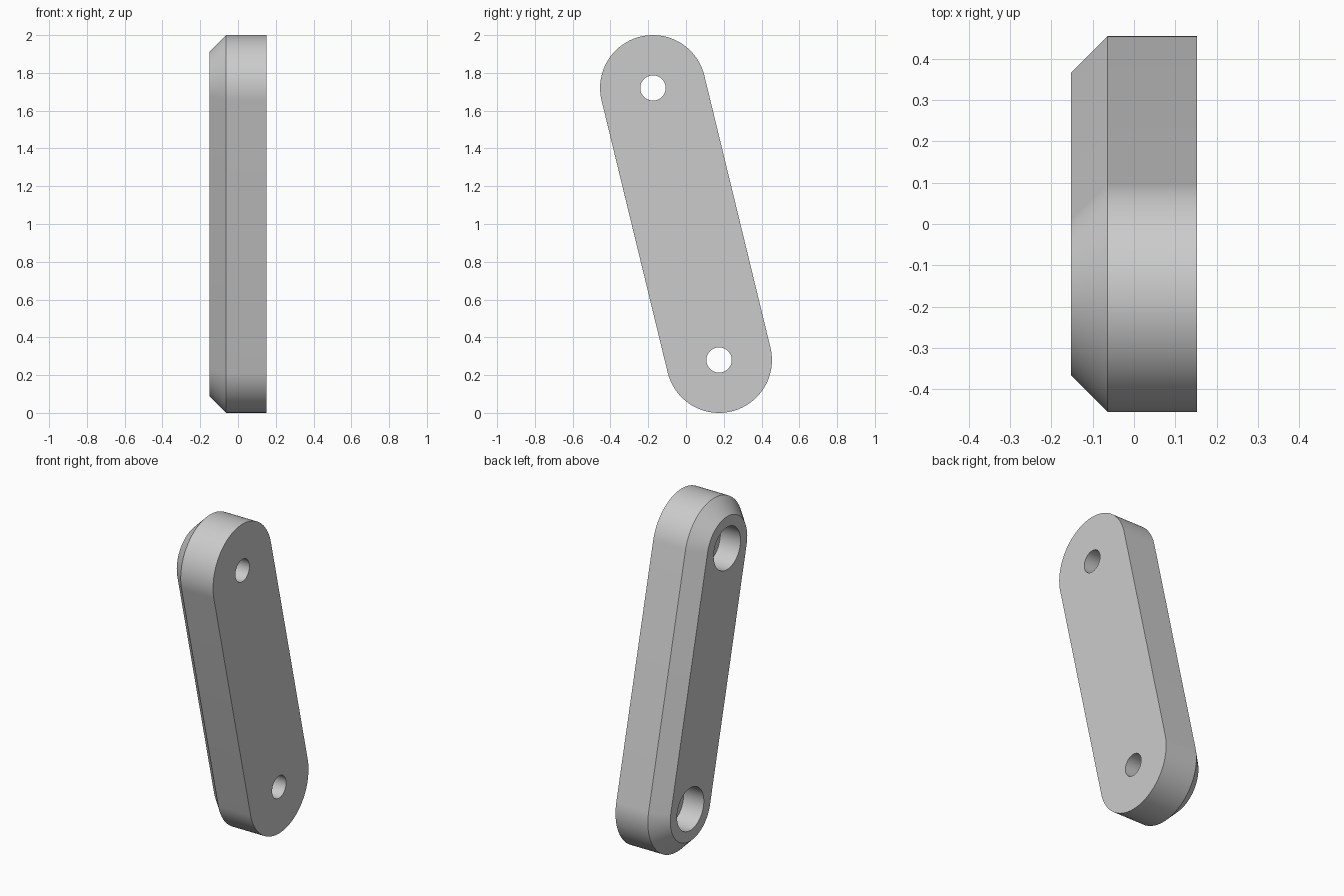
import bpy, bmesh, math
from mathutils import Matrix, Vector

if "Cube" in bpy.data.objects:
    bpy.data.objects.remove(bpy.data.objects["Cube"], do_unlink=True)

HALF_THICK = 0.152
PIVOT = Vector((0, -0.175, 0.72))   # offset of the upper hole from the middle
MIDDLE = Vector((0, 0, 1))
RADIUS = 0.28
CHAMFER = 0.088
ARC_STEPS = 48

grey = bpy.data.materials.new("plain_grey")
grey.diffuse_color = (0.6, 0.6, 0.6, 1)
grey.use_nodes = True
grey.node_tree.nodes["Principled BSDF"].inputs["Base Color"].default_value = (0.6, 0.6, 0.6, 1)


def make_object(name, bm):
    bmesh.ops.recalc_face_normals(bm, faces=bm.faces)
    mesh = bpy.data.meshes.new(name)
    bm.to_mesh(mesh)
    bm.free()
    mesh.materials.append(grey)
    obj = bpy.data.objects.new(name, mesh)
    bpy.context.collection.objects.link(obj)
    return obj


def slot_ring(bm, x, radius):
    """Rounded slot outline around both pivots at depth x."""
    lean = math.atan2(PIVOT.z, PIVOT.y)
    ring = []
    for end in (0, 1):
        centre = MIDDLE + PIVOT * (1 - 2 * end)
        for i in range(ARC_STEPS + 1):
            a = lean - math.pi / 2 + math.pi * (end + i / ARC_STEPS)
            ring.append(bm.verts.new((x, centre.y + radius * math.cos(a),
                                      centre.z + radius * math.sin(a))))
    return ring


def cylinder_cutter(name, centre, radius, x0, x1):
    bm = bmesh.new()
    place = Matrix.Translation((((x0 + x1) / 2), centre.y, centre.z)) @ Matrix.Rotation(math.pi / 2, 4, 'Y')
    bmesh.ops.create_cone(bm, cap_ends=True, segments=64, radius1=radius,
                          radius2=radius, depth=x1 - x0, matrix=place)
    cutter = make_object(name, bm)
    cutter.hide_render = True
    return cutter


# Link bar: slot outline lofted through three sections, chamfered on one side
bm = bmesh.new()
rings = [slot_ring(bm, x, r) for x, r in (
    (HALF_THICK, RADIUS),
    (CHAMFER - HALF_THICK, RADIUS),
    (-HALF_THICK, RADIUS - CHAMFER))]
for a, b in zip(rings, rings[1:]):
    for i in range(len(a)):
        j = (i + 1) % len(a)
        bm.faces.new((a[i], a[j], b[j], b[i]))
bm.faces.new(rings[0])
bm.faces.new(rings[-1])
bar = make_object("link_bar", bm)

# Through holes and counterbores at both ends
cutters = []
for label, sign in (("upper", 1), ("lower", -1)):
    centre = MIDDLE + PIVOT * sign
    cutters.append(cylinder_cutter(label + "_hole", centre, 0.067, -0.3, 0.3))
    cutters.append(cylinder_cutter(label + "_counterbore", centre, 0.128, -0.3, 0.135 - HALF_THICK))

bpy.ops.object.select_all(action='DESELECT')
bpy.context.view_layer.objects.active = bar
bar.select_set(True)
for cutter in cutters:
    mod = bar.modifiers.new(cutter.name, 'BOOLEAN')
    mod.operation = 'DIFFERENCE'
    mod.solver = 'EXACT'
    mod.object = cutter
    bpy.ops.object.modifier_apply(modifier=mod.name)
    bpy.data.objects.remove(cutter, do_unlink=True)

bpy.ops.object.shade_smooth_by_angle(angle=math.radians(30))
